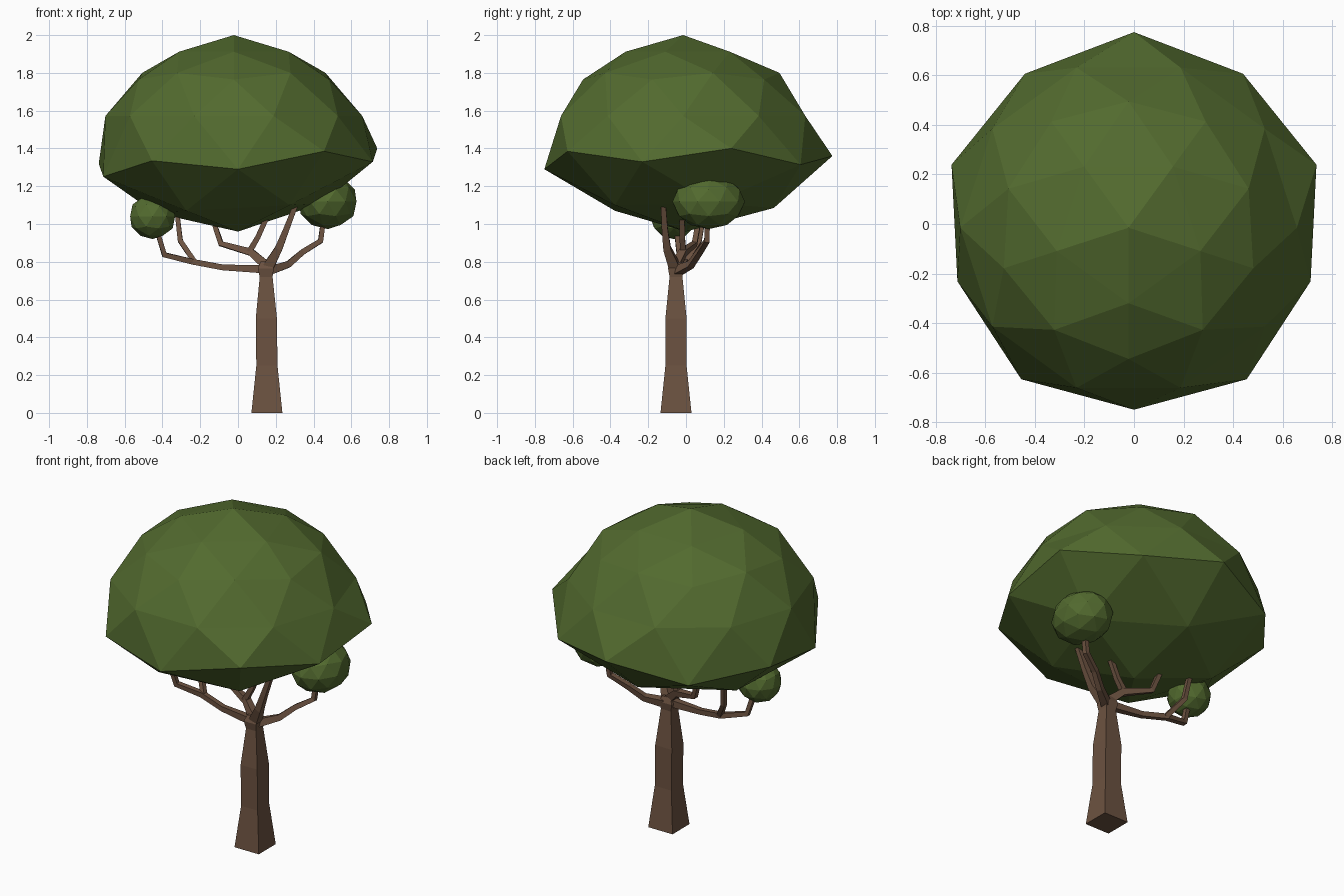
import bpy, bmesh, math
from mathutils import Vector

if "Cube" in bpy.data.objects:
    bpy.data.objects.remove(bpy.data.objects["Cube"])


def material(name, color):
    m = bpy.data.materials.new(name)
    m.diffuse_color = (*color, 1)
    m.use_nodes = True
    m.node_tree.nodes["Principled BSDF"].inputs["Base Color"].default_value = m.diffuse_color
    return m


LEAF = material("leaf_green", (0.085, 0.145, 0.028))
BARK = material("bark_brown", (0.15, 0.085, 0.052))


def finish(bm, name, mat):
    bmesh.ops.recalc_face_normals(bm, faces=bm.faces[:])
    me = bpy.data.meshes.new(name)
    bm.to_mesh(me)
    bm.free()
    me.materials.append(mat)
    ob = bpy.data.objects.new(name, me)
    bpy.context.collection.objects.link(ob)
    return ob


def square_tube(name, path):
    """Four-sided tapered tube; path points are (x, y, z, half_width)."""
    bm = bmesh.new()
    pts = [Vector(p[:3]) for p in path]
    rings = []
    for i, p in enumerate(pts):
        t = (pts[min(i + 1, len(pts) - 1)] - pts[max(i - 1, 0)]).normalized()
        v = t.cross(Vector((0, 1, 0))).normalized()
        u = v.cross(t)
        w = path[i][3]
        rings.append([bm.verts.new(p + (u * a + v * b) * w)
                      for a, b in ((1, 1), (-1, 1), (-1, -1), (1, -1))])
    for r0, r1 in zip(rings, rings[1:]):
        for k in range(4):
            j = (k + 1) % 4
            bm.faces.new((r0[k], r0[j], r1[j], r1[k]))
    bm.faces.new(rings[0])
    bm.faces.new(rings[-1])
    return finish(bm, name, BARK)


# canopy: icosphere rows reshaped to a dome with a wide, low rim
ROWS = {  # row height on the unit sphere -> (radius, height)
    1.0: (0, 2.0), 0.85: (0.305, 1.912), 0.53: (0.51, 1.80), 0.45: (0.53, 1.765),
    0.0: (0.68, 1.572), -0.45: (0.775, 1.36), -0.53: (0.75, 1.29),
    -0.85: (0.465, 1.085), -1.0: (0, 0.96)}
bm = bmesh.new()
bmesh.ops.create_icosphere(bm, subdivisions=2, radius=1)
for v in bm.verts:
    key = min(ROWS, key=lambda k: abs(k - v.co.z))
    r, z = ROWS[key]
    a = math.atan2(v.co.y, v.co.x) - math.pi / 2
    x, y = r * math.cos(a), r * math.sin(a)
    if key > -0.2:
        v.co = (x - 0.022, y - 0.015, z)
    else:
        v.co = (x, y, z + 0.055 * x)
finish(bm, "canopy", LEAF)

# small leaf clumps on the outer branches
for name, c, s in (("left_leaf_clump", (-0.452, -0.065, 1.04), (0.125, 0.125, 0.12)),
                   ("right_leaf_clump", (0.475, 0.12, 1.118), (0.16, 0.192, 0.145))):
    bm = bmesh.new()
    bmesh.ops.create_icosphere(bm, subdivisions=2, radius=1)
    for v in bm.verts:
        v.co = [c[i] + s[i] * v.co[i] for i in range(3)]
    finish(bm, name, LEAF)

# trunk
X, Y = 0.153, -0.053
square_tube("trunk", [(X, Y, 0, 0.082), (X, Y, 0.25, 0.056), (X - 0.003, Y, 0.5, 0.056),
                      (X - 0.004, Y, 0.72, 0.034), (X - 0.006, Y, 0.765, 0.042),
                      (X - 0.003, Y, 0.80, 0.03)])

# branches
square_tube("long_left_branch", [
    (0.15, -0.055, 0.76, 0.022), (-0.08, -0.03, 0.77, 0.015), (-0.24, 0.0, 0.80, 0.015),
    (-0.39, -0.035, 0.837, 0.014), (-0.43, -0.05, 0.97, 0.013)])
square_tube("left_twig", [
    (-0.23, 0.0, 0.80, 0.014), (-0.305, 0.07, 0.91, 0.013), (-0.325, 0.10, 1.08, 0.012)])
square_tube("middle_left_branch", [
    (0.15, -0.055, 0.78, 0.024), (0.07, -0.015, 0.85, 0.019),
    (-0.09, 0.045, 0.895, 0.014), (-0.145, 0.075, 1.06, 0.013)])
square_tube("middle_twig", [
    (0.06, -0.015, 0.853, 0.016), (0.105, -0.02, 0.93, 0.014), (0.15, -0.02, 1.03, 0.013)])
square_tube("upright_branch", [
    (0.153, -0.055, 0.76, 0.03), (0.215, -0.10, 0.87, 0.02),
    (0.255, -0.112, 0.97, 0.016), (0.305, -0.12, 1.10, 0.013)])
square_tube("right_branch", [
    (0.155, -0.05, 0.75, 0.024), (0.265, 0.025, 0.785, 0.017), (0.34, 0.07, 0.85, 0.015),
    (0.437, 0.11, 0.91, 0.014), (0.455, 0.115, 1.04, 0.013)])
